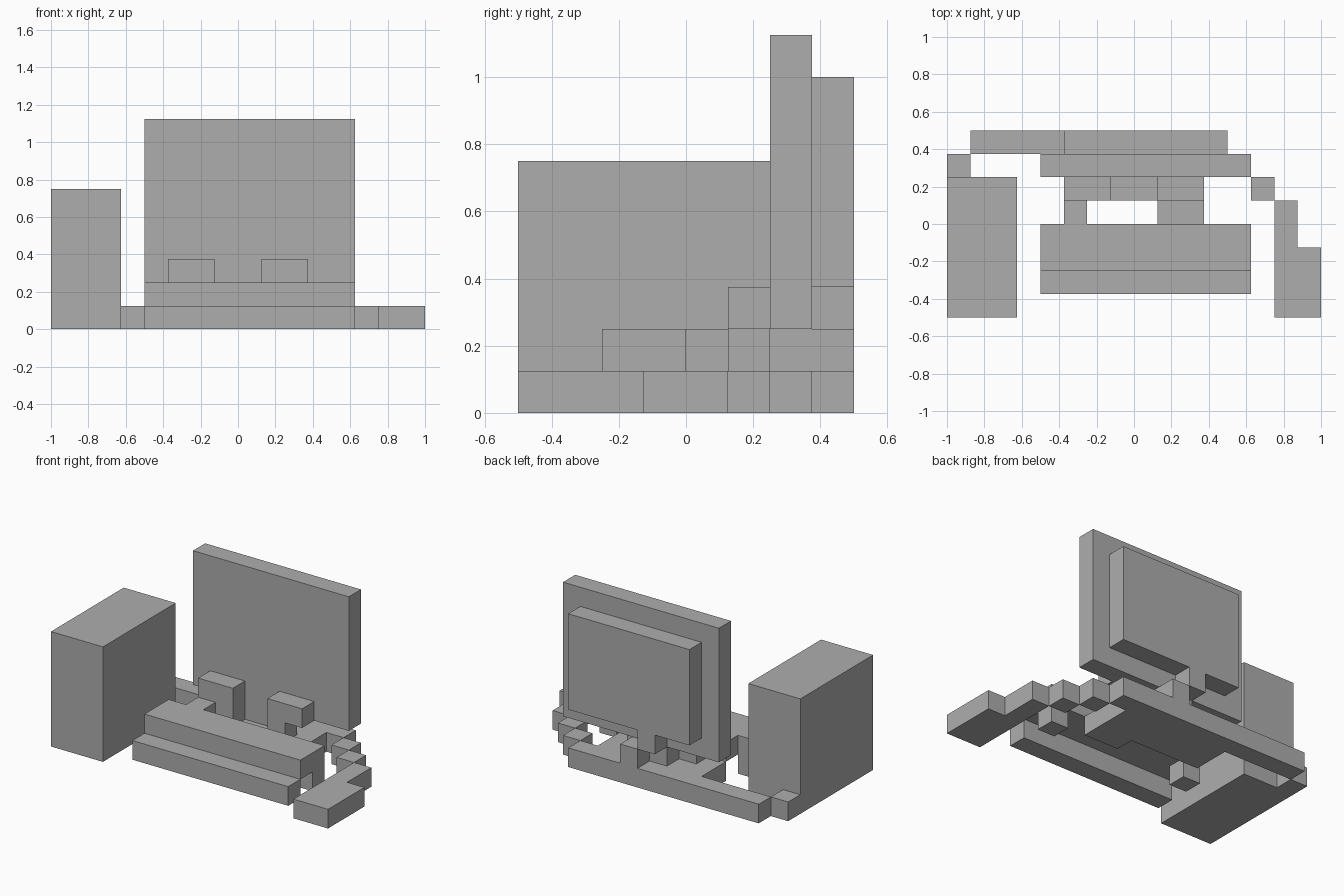
import bpy
import bmesh
from mathutils import Matrix, Vector

UNIT = 0.125  # every part sits on one block grid

if "Cube" in bpy.data.objects:
    bpy.data.objects.remove(bpy.data.objects["Cube"], do_unlink=True)

grey = bpy.data.materials.new("plain grey")
grey.use_nodes = True
colour = (0.42, 0.42, 0.42, 1)
grey.diffuse_color = colour
grey.node_tree.nodes["Principled BSDF"].inputs["Base Color"].default_value = colour


def part(name, *boxes):
    """One object from boxes given as (x range, y range, z range) in blocks."""
    bm = bmesh.new()
    for ranges in boxes:
        low = Vector([r[0] for r in ranges]) * UNIT
        high = Vector([r[1] for r in ranges]) * UNIT
        place = Matrix.Translation((low + high) / 2) @ Matrix.Diagonal((*(high - low), 1))
        bmesh.ops.create_cube(bm, size=1, matrix=place)
    mesh = bpy.data.meshes.new(name)
    bm.to_mesh(mesh)
    bm.free()
    mesh.materials.append(grey)
    obj = bpy.data.objects.new(name, mesh)
    bpy.context.collection.objects.link(obj)
    return obj


FLOOR = (0, 1)   # lowest layer of blocks
SECOND = (1, 2)
THIRD = (2, 3)

# Computer case
part("tower_case", ((-8, -5), (-4, 2), (0, 6)))

# Screen with its thicker rear housing
part("monitor_screen", ((-4, 5), (2, 3), (2, 9)))
part("monitor_housing", ((-3, 4), (3, 4), (3, 8)))

# Stand: floor plate, tab towards the keyboard, and neck
part("stand_base", ((-3, 3), (1, 3), FLOOR), ((1, 3), (0, 1), FLOOR))
part("stand_neck", ((-1, 1), (2, 3), SECOND))

# Pair of small boxes, each on one foot
for side, box_x, foot_x in (("right", (-3, -1), (-2, -1)), ("left", (1, 3), (1, 2))):
    part(side + "_speaker", (box_x, (1, 2), THIRD))
    part(side + "_speaker_foot", (foot_x, (1, 2), SECOND))

# Keyboard: raised deck, low front row, two rear legs
part("keyboard_deck", ((-4, 5), (-2, 0), SECOND))
part("keyboard_front_row", ((-4, 5), (-3, -2), FLOOR))
for side, leg_x in (("right", (-4, -3)), ("left", (4, 5))):
    part(side + "_keyboard_leg", (leg_x, (-1, 0), FLOOR))
part("keyboard_cable", ((-3, -2), (0, 1), SECOND))

# Mouse and its stepped cable
part("mouse", ((6, 8), (-4, -1), FLOOR))
part("mouse_cable", ((6, 7), (-1, 1), FLOOR), ((5, 6), (1, 2), FLOOR), ((4, 5), (2, 3), FLOOR))

# Cables along the back, and the lead climbing to the screen
part("rear_cable", ((-7, 4), (3, 4), FLOOR), ((-8, -7), (2, 3), FLOOR))
part("monitor_cable", ((0, 1), (3, 4), SECOND), ((-1, 0), (3, 4), THIRD))
